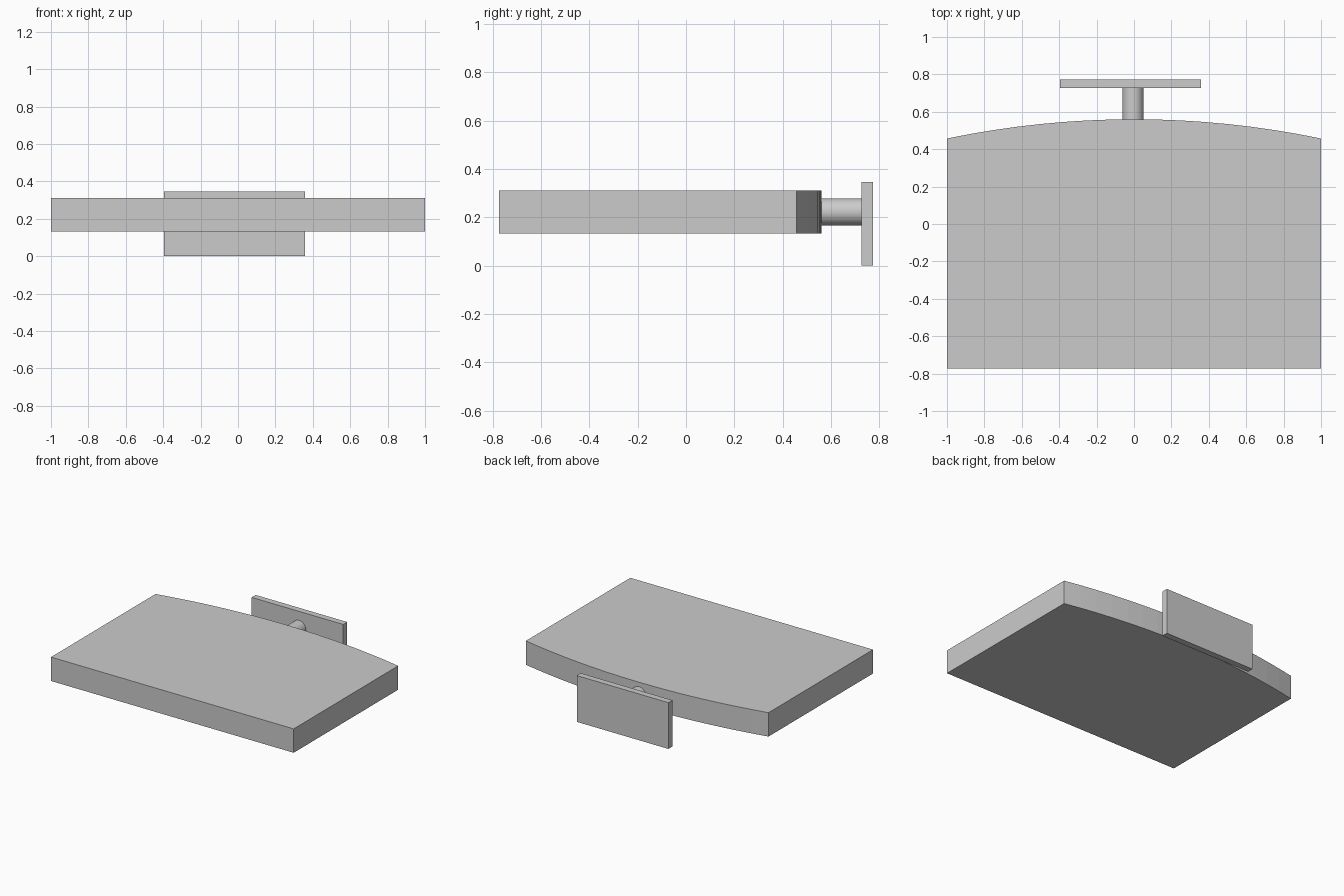
import bpy, bmesh, math
from mathutils import Matrix

if "Cube" in bpy.data.objects:
    bpy.data.objects.remove(bpy.data.objects["Cube"])


def add_object(name, bm):
    bmesh.ops.recalc_face_normals(bm, faces=bm.faces)
    mesh = bpy.data.meshes.new(name)
    bm.to_mesh(mesh)
    bm.free()
    obj = bpy.data.objects.new(name, mesh)
    bpy.context.collection.objects.link(obj)
    return obj


def extrude_outline(name, outline, z0, z1):
    bm = bmesh.new()
    face = bm.faces.new([bm.verts.new((x, y, z0)) for x, y in outline])
    ext = bmesh.ops.extrude_face_region(bm, geom=[face], use_keep_orig=True)
    top = [g for g in ext["geom"] if isinstance(g, bmesh.types.BMVert)]
    bmesh.ops.translate(bm, verts=top, vec=(0, 0, z1 - z0))
    return add_object(name, bm)


# Slab with a shallow circular arc along its back edge
sagitta, edge_y, front_y = 0.103, 0.457, -0.773
radius = (1 + sagitta ** 2) / (2 * sagitta)
half = math.asin(1 / radius)
steps = 16
arc = []
for i in range(steps + 1):
    a = half - 2 * half * i / steps
    arc.append((radius * math.sin(a), edge_y + sagitta - radius + radius * math.cos(a)))
extrude_outline("slab", [(-1, front_y), (1, front_y)] + arc, 0.133, 0.311)

# Upright plate behind the slab
extrude_outline("back_plate", [(-0.396, 0.726), (0.359, 0.726),
                               (0.359, 0.773), (-0.396, 0.773)], 0.0, 0.345)

# Round stem joining slab and plate
bm = bmesh.new()
y0, y1 = 0.55, 0.73
bmesh.ops.create_cone(bm, cap_ends=True, segments=32, radius1=0.056, radius2=0.056,
                      depth=y1 - y0,
                      matrix=Matrix.Translation((-0.005, (y0 + y1) / 2, 0.222))
                      @ Matrix.Rotation(math.pi / 2, 4, 'X'))
stem = add_object("connecting_stem", bm)
bpy.context.view_layer.objects.active = stem
stem.select_set(True)
bpy.ops.object.shade_smooth_by_angle()
